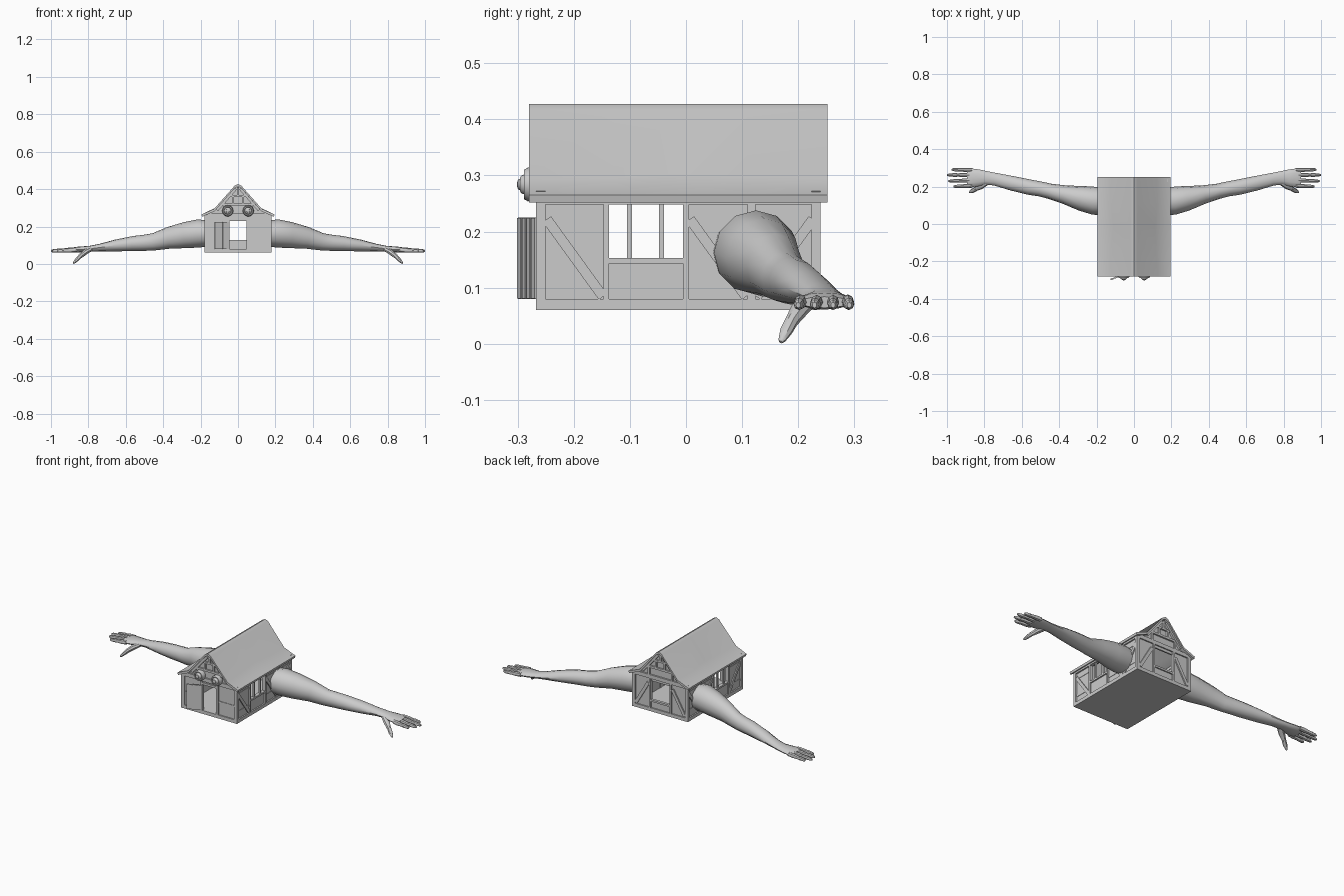
import bpy, math
from mathutils import Vector, Matrix

if "Cube" in bpy.data.objects:
    bpy.data.objects.remove(bpy.data.objects["Cube"])

grey = bpy.data.materials.new("plain grey")
grey.diffuse_color = (0.6, 0.6, 0.6, 1)
grey.use_nodes = True
grey.node_tree.nodes["Principled BSDF"].inputs["Base Color"].default_value = grey.diffuse_color


def make(name, verts, faces, mirror=False, smooth=False):
    me = bpy.data.meshes.new(name)
    me.from_pydata([tuple(v) for v in verts], [], faces)
    me.materials.append(grey)
    ob = bpy.data.objects.new(name, me)
    bpy.context.collection.objects.link(ob)
    bpy.context.view_layer.objects.active = ob
    bpy.ops.object.select_all(action='DESELECT')
    ob.select_set(True)
    bpy.ops.object.mode_set(mode='EDIT')
    bpy.ops.mesh.select_all(action='SELECT')
    bpy.ops.mesh.normals_make_consistent(inside=False)
    bpy.ops.object.mode_set(mode='OBJECT')
    if smooth:
        bpy.ops.object.shade_smooth_by_angle(angle=math.radians(40))
    if mirror:
        ob.modifiers.new("mirror", 'MIRROR')
    return ob


BOX = [(0, 1, 3, 2), (4, 6, 7, 5), (0, 4, 5, 1), (2, 3, 7, 6), (0, 2, 6, 4), (1, 5, 7, 3)]


def boxes(name, items, mirror=False):
    """Boxes given as (x0, x1, y0, y1, z0, z1) joined in one object."""
    v, f = [], []
    for x0, x1, y0, y1, z0, z1 in items:
        n = len(v)
        v += [(x, y, z) for x in (x0, x1) for y in (y0, y1) for z in (z0, z1)]
        f += [tuple(n + i for i in q) for q in BOX]
    return make(name, v, f, mirror)


def brace(name, a, b, w, out, depth, mirror=False):
    """Flat bar from a to b, width w, centred depth along the wall normal."""
    a, b, out = Vector(a), Vector(b), Vector(out)
    s = (b - a).normalized().cross(out) * w / 2
    o = out * depth / 2
    v = [p + i * s + j * o for p in (a, b) for i in (-1, 1) for j in (-1, 1)]
    return make(name, v, BOX, mirror)


def tube(name, path, sides=10):
    """Loft of ellipses: (x, y, z, half width, half height)."""
    pts = [Vector(p[:3]) for p in path]
    v, f = [], []
    for i, p in enumerate(path):
        t = (pts[min(i + 1, len(pts) - 1)] - pts[max(i - 1, 0)]).normalized()
        side = t.cross(Vector((0, 0, 1))).normalized()
        up = side.cross(t)
        for k in range(sides):
            a = 2 * math.pi * k / sides
            v.append(pts[i] + side * math.cos(a) * p[3] + up * math.sin(a) * p[4])
    for i in range(len(path) - 1):
        for k in range(sides):
            j = (k + 1) % sides
            f.append((i * sides + k, i * sides + j, (i + 1) * sides + j, (i + 1) * sides + k))
    f += [tuple(range(sides)), tuple(range(len(v) - sides, len(v)))]
    return make(name, v, f, True, True)


# floor slab
boxes("floor", [(-.18, .18, -.267, .24, .06, .08)])

# side walls with a window opening, mirrored
boxes("side_wall", [(.163, .172, -.26, -.137, .08, .255), (.163, .172, -.005, .235, .08, .255),
                    (.163, .172, -.137, -.005, .08, .153)], True)
beams = [(.16, .18, a, b, .08, .25) for a, b in
         ((-.267, -.25), (-.147, -.137), (-.005, .005), (.11, .124), (.228, .24))]
beams += [(.16, .18, -.267, .24, .248, .262), (.16, .18, -.137, -.005, .143, .153)]
beams += [(.166, .174, a, b, z, z + .013) for a, b in ((-.25, -.147), (.005, .11), (.124, .228))
          for z in (.112, .215)]
boxes("side_timbers", beams, True)
boxes("window_bars", [(.166, .176, a, a + .009, .153, .25) for a in (-.105, -.048)], True)
for y0 in (-.248, .007):
    brace("side_brace", (.172, y0, .222), (.172, y0 + .1, .084), .018, (1, 0, 0), .012, True)
brace("rear_side_brace", (.172, .226, .222), (.172, .126, .084), .018, (1, 0, 0), .012, True)

# front wall with doorway, mirrored halves
boxes("front_wall", [(.045, .163, -.26, -.252, .08, .255), (0, .045, -.26, -.252, .23, .255)], True)
boxes("front_timbers", [(.163, .18, -.267, -.25, .08, .25), (.045, .058, -.267, -.25, .08, .25),
                        (0, .045, -.266, -.25, .23, .242), (0, .18, -.267, -.25, .25, .272),
                        (.058, .163, -.263, -.255, .15, .16)], True)

# back wall with window, mirrored halves
boxes("back_wall", [(.06, .163, .225, .233, .08, .255), (0, .06, .225, .233, .08, .125),
                    (0, .06, .225, .233, .235, .255)], True)
boxes("back_timbers", [(.163, .18, .224, .24, .08, .25), (.06, .072, .224, .24, .08, .25),
                       (0, .06, .224, .24, .117, .128), (0, .18, .224, .24, .25, .272)], True)
brace("back_brace", (.078, .234, .222), (.158, .234, .086), .018, (0, 1, 0), .012, True)

# gables with collar beams and struts
for label, y, d in (("front", -.258, -1), ("back", .23, 1)):
    prof = [(-.165, .26), (.165, .26), (.11, .297), (.012, .41), (-.012, .41), (-.11, .297)]
    v = [(x, y + o, z) for o in (0, -d * .008) for x, z in prof]
    f = [tuple(range(6)), tuple(range(6, 12))]
    f += [(i, (i + 1) % 6, (i + 1) % 6 + 6, i + 6) for i in range(6)]
    make(label + "_gable", v, f)
    a, b = sorted((y, y + d * .009))
    boxes(label + "_gable_timbers",
          [(0, .09, a, b, .312, .324), (0, .045, a, b, .358, .368), (.022, .032, a, b, .324, .358),
           (.07, .08, a, b, .27, .312), (0, .006, a, b, .368, .41)], True)
    brace(label + "_rafter", (.012, y + d * .006, .402), (.112, y + d * .006, .287), .014, (0, 1, 0), .012, True)

# roof: a bent sheet whose kink wanders a little along its length
verts, faces = [], []
stations = [(-.28, .128, .294), (-.13, .118, .296), (-.01, .112, .304), (.11, .124, .297), (.252, .122, .294)]
for y, kx, kz in stations:
    half = [(.195, .265), (kx, kz), (.018, .418)]
    top = half + [(0, .427)] + [(-x, z) for x, z in half[::-1]]
    low = [(x * .985, z - .013) for x, z in top]
    verts += [(x, y, z) for x, z in top + low[::-1]]
n = 14
for i in range(len(stations) - 1):
    for k in range(n):
        j = (k + 1) % n
        faces.append((i * n + k, i * n + j, i * n + n + j, i * n + n + k))
for e in (0, (len(stations) - 1) * n):
    faces += [(e + k, e + k + 1, e + 12 - k, e + 13 - k) for k in range(6)]
make("roof", verts, faces, smooth=True)

# open door with planks, swung out from the left of the doorway
hinge, tip = Vector((-.047, -.266, 0)), Vector((-.125, -.297, 0))
normal = Vector((tip - hinge)).normalized().cross(Vector((0, 0, 1)))
up = Vector((0, 0, .1525))
brace("door", hinge + up, tip + up, .145, normal, .005)
for k in range(4):
    p = hinge.lerp(tip, .1 + k * .265)
    brace("door_plank", p + Vector((0, 0, .081)), p + Vector((0, 0, .224)), .016, normal, .009)

# eyes: lathed socket rim, eyeball and pupil
rim = [(.029, -.262), (.03, -.282), (.026, -.289), (.021, -.288), (.019, -.284), (.016, -.293),
       (.012, -.296), (.010, -.296), (.009, -.299), (.004, -.301)]
S = 20
v = [(.055 + r * math.cos(2 * math.pi * k / S), y, .284 + r * math.sin(2 * math.pi * k / S))
     for r, y in rim for k in range(S)]
f = [(i * S + k, i * S + (k + 1) % S, (i + 1) * S + (k + 1) % S, (i + 1) * S + k)
     for i in range(len(rim) - 1) for k in range(S)]
f += [tuple(range(S)), tuple(range(len(v) - S, len(v)))]
make("eye", v, f, True, True)

# arm from shoulder to palm
tube("arm", [(.16, .120, .163, .072, .070), (.21, .124, .163, .075, .075), (.28, .137, .154, .067, .070),
             (.37, .157, .139, .050, .058), (.45, .175, .118, .041, .046), (.50, .187, .113, .040, .043),
             (.56, .197, .109, .041, .040), (.65, .217, .099, .039, .032), (.74, .239, .087, .034, .020),
             (.79, .247, .081, .036, .016), (.83, .247, .078, .045, .016), (.87, .247, .076, .050, .015),
             (.892, .247, .074, .046, .010)], 12)

# fingers and thumb
for y0, y1, end in ((.205, .200, .965), (.234, .229, .993), (.262, .262, 1.0), (.288, .291, .975)):
    pts = [(0, .011, .012), (.3, .011, .013), (.55, .009, .010), (.7, .010, .011), (.92, .008, .009), (1, .004, .005)]
    tube("finger", [(.865 + (end - .865) * t, y0 + (y1 - y0) * t, .076 - .007 * t, w, h) for t, w, h in pts], 8)
tube("thumb", [(.79, .222, .078, .016, .012), (.818, .203, .062, .017, .015), (.845, .188, .040, .012, .012),
               (.862, .178, .022, .012, .010), (.876, .171, .007, .007, .006), (.880, .169, .003, .003, .003)], 8)
